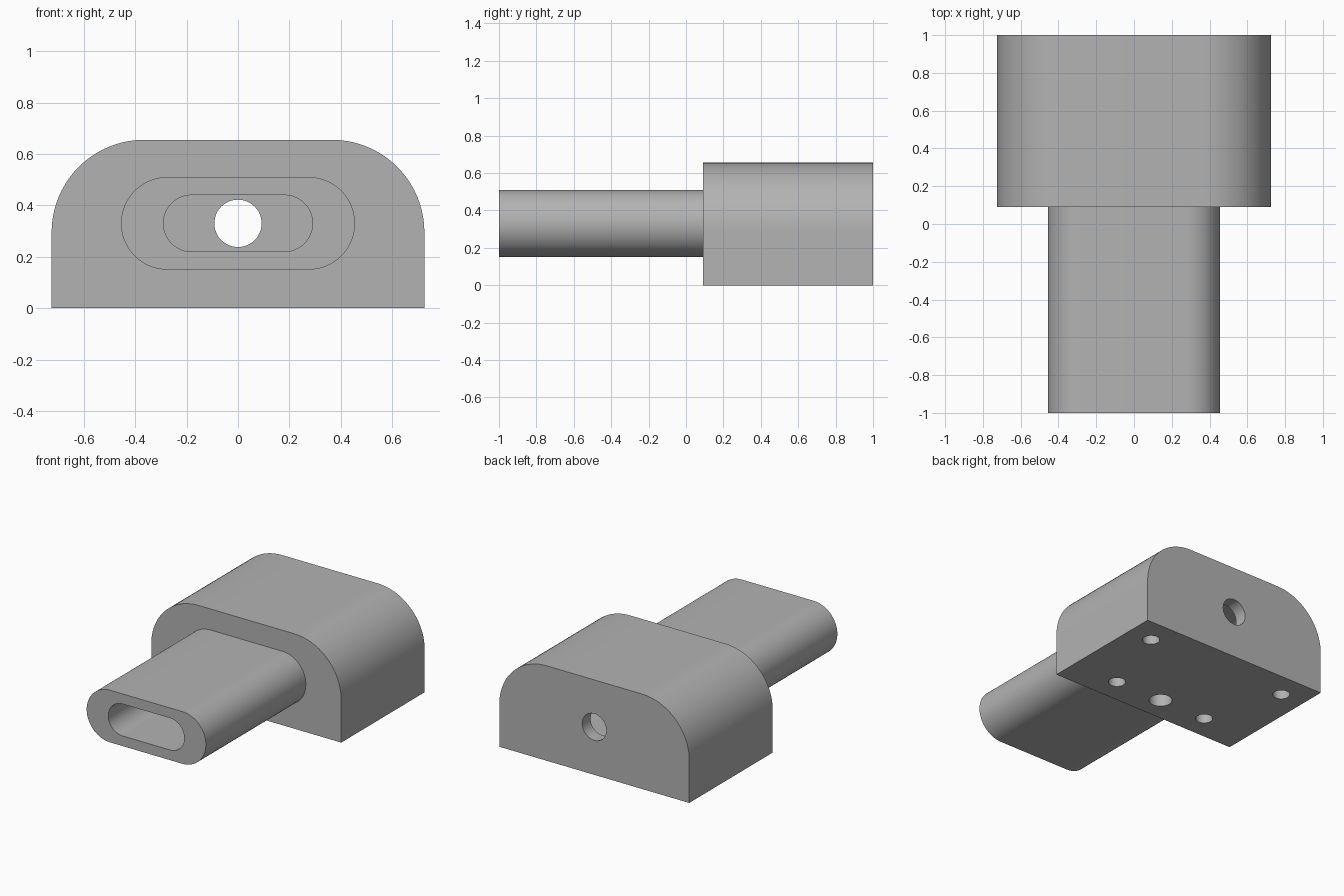
import bpy
import bmesh
from math import pi, cos, sin, radians

ARC_STEPS = 20
MID_Z = 0.33      # shared centre height of neck, slot and bore
HOLE_Y = 0.265    # front row of base holes

cube = bpy.data.objects.get("Cube")
if cube:
    bpy.data.objects.remove(cube, do_unlink=True)

grey = bpy.data.materials.new("plain grey")
grey.use_nodes = True
grey.diffuse_color = (0.45, 0.45, 0.45, 1)
grey.node_tree.nodes["Principled BSDF"].inputs["Base Color"].default_value = grey.diffuse_color


def rounded_outline(half_width, low, high, low_radius, high_radius):
    """Counter-clockwise (x, z) outline with separate lower and upper corner radii."""
    points = []
    corners = ((1, low, low_radius, -pi / 2), (1, high, high_radius, 0),
               (-1, high, high_radius, pi / 2), (-1, low, low_radius, pi))
    for side, z, radius, start in corners:
        cx = side * (half_width - radius)
        cz = z + radius if z == low else z - radius
        steps = ARC_STEPS if radius else 0
        for i in range(steps + 1):
            a = start + i / max(steps, 1) * pi / 2
            points.append((cx + radius * cos(a), cz + radius * sin(a)))
    return points


def make_prism(name, outline, start, end, place):
    """Extrude a 2D outline from start to end; place maps (u, v, depth) to 3D."""
    bm = bmesh.new()
    rings = [[bm.verts.new(place(u, v, d)) for u, v in outline] for d in (start, end)]
    for ring in rings:
        bm.faces.new(ring)
    n = len(outline)
    for i in range(n):
        j = (i + 1) % n
        bm.faces.new((rings[0][i], rings[0][j], rings[1][j], rings[1][i]))
    bmesh.ops.recalc_face_normals(bm, faces=bm.faces[:])
    mesh = bpy.data.meshes.new(name)
    bm.to_mesh(mesh)
    bm.free()
    mesh.materials.append(grey)
    obj = bpy.data.objects.new(name, mesh)
    bpy.context.collection.objects.link(obj)
    return obj


def along_y(u, v, d):
    return (u, d, v)


def along_z(u, v, d):
    return (u, v, d)


def circle(cx, cy, radius, sides=48):
    return [(cx + radius * cos(2 * pi * i / sides), cy + radius * sin(2 * pi * i / sides))
            for i in range(sides)]


def combine(target, tool, operation):
    mod = target.modifiers.new(tool.name, "BOOLEAN")
    mod.operation = operation
    mod.solver = "EXACT"
    mod.object = tool
    tool.hide_render = True
    bpy.context.view_layer.objects.active = target
    bpy.ops.object.modifier_apply(modifier=mod.name)
    bpy.data.objects.remove(tool, do_unlink=True)


# Arched block with a flat base, and the flattened neck in front of it
body = make_prism("socket_body", rounded_outline(0.725, 0, 0.655, 0, 0.36), 0.09, 1, along_y)
neck = make_prism("neck", rounded_outline(0.455, MID_Z - 0.18, MID_Z + 0.18, 0.18, 0.18),
                  -1, 0.3, along_y)
combine(body, neck, "UNION")

# Long slot from the neck mouth, stopping at the thin back wall
slot = make_prism("slot_cutter", rounded_outline(0.29, MID_Z - 0.11, MID_Z + 0.11, 0.11, 0.11),
                  -1.1, 0.91, along_y)
combine(body, slot, "DIFFERENCE")

# Round bore through the back wall
bore = make_prism("bore_cutter", circle(0, MID_Z, 0.092), 0.8, 1.1, along_y)
combine(body, bore, "DIFFERENCE")

# Centre hole in the base, reaching the slot
centre = make_prism("centre_hole_cutter", circle(0, HOLE_Y, 0.074), -0.1, MID_Z, along_z)
combine(body, centre, "DIFFERENCE")

# Mirrored pairs of blind screw holes in the base
for x, y in ((0.545, 0.82), (0.365, HOLE_Y)):
    for side in (-1, 1):
        screw = make_prism("screw_hole_cutter", circle(side * x, y, 0.055), -0.1, 0.25, along_z)
        combine(body, screw, "DIFFERENCE")

bpy.ops.object.select_all(action="DESELECT")
body.select_set(True)
bpy.context.view_layer.objects.active = body
bpy.ops.object.shade_smooth_by_angle(angle=radians(30))
